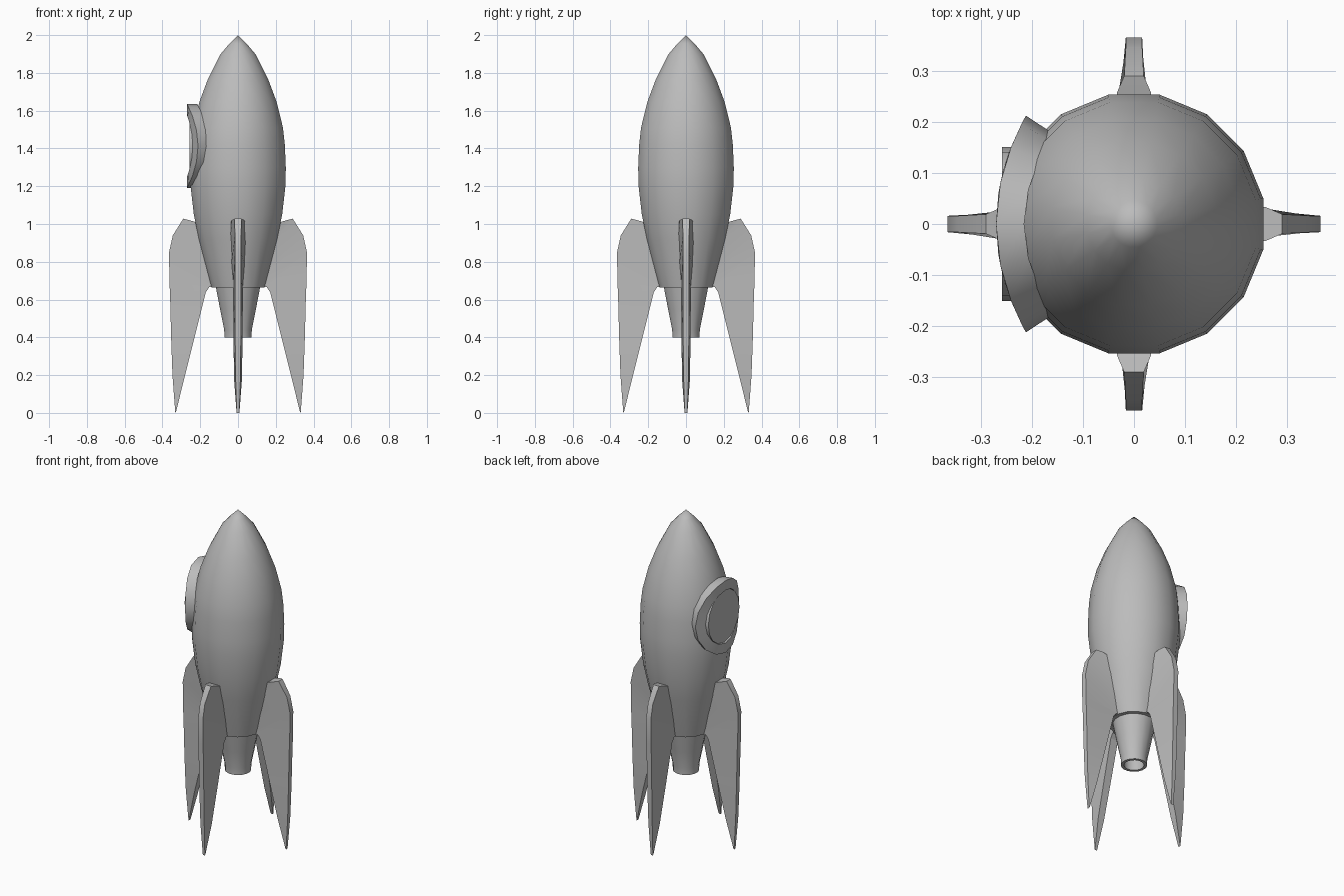
import bpy, bmesh, math
from mathutils import Matrix

if "Cube" in bpy.data.objects:
    bpy.data.objects.remove(bpy.data.objects["Cube"])

grey = bpy.data.materials.new("grey")
grey.diffuse_color = (0.5, 0.5, 0.5, 1)
grey.use_nodes = True
grey.node_tree.nodes["Principled BSDF"].inputs["Base Color"].default_value = grey.diffuse_color


def finish(name, bm, angle):
    bmesh.ops.remove_doubles(bm, verts=bm.verts, dist=1e-5)
    bmesh.ops.recalc_face_normals(bm, faces=bm.faces)
    me = bpy.data.meshes.new(name)
    bm.to_mesh(me)
    bm.free()
    me.materials.append(grey)
    ob = bpy.data.objects.new(name, me)
    bpy.context.collection.objects.link(ob)
    bpy.ops.object.select_all(action='DESELECT')
    ob.select_set(True)
    bpy.context.view_layer.objects.active = ob
    if angle:
        bpy.ops.object.shade_smooth_by_angle(angle=math.radians(angle))
    return ob


def bridge(bm, a, b):
    n = len(a)
    for i in range(n):
        bm.faces.new((a[i], a[(i + 1) % n], b[(i + 1) % n], b[i]))


def lathe(name, profile, sides=16):
    bm = bmesh.new()
    rings = []
    for r, z in profile:
        r /= math.cos(math.pi / sides)
        rings.append([bm.verts.new((r * math.cos((i + .5) * math.tau / sides),
                                    r * math.sin((i + .5) * math.tau / sides), z))
                      for i in range(sides)])
    for a, b in zip(rings, rings[1:]):
        bridge(bm, a, b)
    return finish(name, bm, 40)


# Hull, with a flat underside
lathe("hull", [(0, 2), (.045, 1.955), (.092, 1.9), (.16, 1.765), (.205, 1.645),
               (.238, 1.51), (.248, 1.42), (.253, 1.3), (.252, 1.21), (.234, 1.05),
               (.207, .92), (.14, .665), (0, .665)])

# Hollow exhaust nozzle
lathe("nozzle", [(.118, .67), (.095, .55), (.073, .44), (.072, .4),
                 (.055, .4), (.058, .45), (.075, .55), (0, .6)])

# Four tapering fins: (radius, height, half thickness) along both edges
inner = [(.19, 1.0, .042), (.185, .9, .042), (.155, .78, .036), (.115, .668, .028),
         (.152, .666, .027), (.17, .64, .026), (.23, .4, .024), (.285, .18, .021),
         (.328, .006, .008)]
outer = [(.258, 1.02, .033), (.29, 1.028, .019), (.345, .94, .016), (.365, .85, .016),
         (.363, .7, .016), (.359, .6, .016), (.354, .4, .015), (.347, .2, .013),
         (.332, 0, .007)]
for k, side in enumerate(("right", "back", "left", "front")):
    bm = bmesh.new()
    rows = [[bm.verts.new((r, s * h, z)) for r, z, h in edge]
            for edge, s in ((inner, 1), (outer, 1), (outer, -1), (inner, -1))]
    for i in range(len(inner) - 1):
        for a in range(4):
            p, q = rows[a], rows[(a + 1) % 4]
            bm.faces.new((p[i], p[i + 1], q[i + 1], q[i]))
    for i in (0, -1):
        bm.faces.new([row[i] for row in rows])
    bmesh.ops.rotate(bm, verts=bm.verts, matrix=Matrix.Rotation(k * math.pi / 2, 3, 'Z'))
    finish(side + "_fin", bm, 20)

# Round window frame, curved to wrap the hull
N, ZC = 16, 1.413


def frame_ring(bm, ry, rz, pinch=1, depth=0):
    ring = []
    for i in range(N):
        a = i * math.tau / N
        y, z = ry * math.cos(a), rz * math.sin(a)
        ring.append(bm.verts.new((-.27 + 1.3 * y * y + depth, y * pinch, ZC + z)))
    return ring


bm = bmesh.new()
loops = [frame_ring(bm, .212, .222, .83, .055), frame_ring(bm, .212, .222),
         frame_ring(bm, .153, .162), frame_ring(bm, .153, .162, 1, .05)]
for a, b in zip(loops, loops[1:]):
    bridge(bm, a, b)
finish("window_frame", bm, 30)

# Flat window pane
bm = bmesh.new()
rims = [[bm.verts.new((x, .151 * math.cos(i * math.tau / N),
                       ZC + .16 * math.sin(i * math.tau / N))) for i in range(N)]
        for x in (-.258, -.2)]
bridge(bm, *rims)
for rim in rims:
    bm.faces.new(rim)
finish("window_pane", bm, 30)
